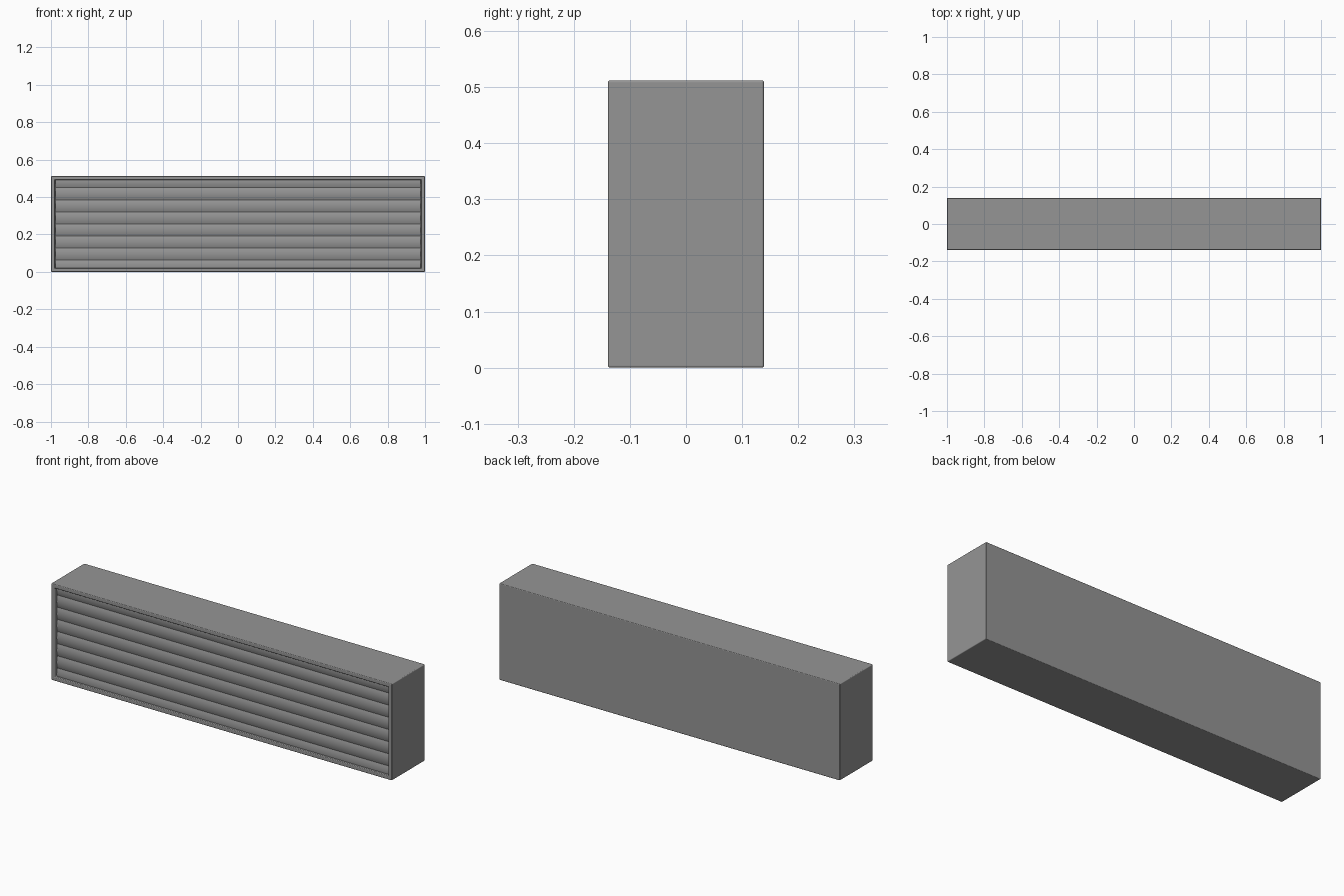
import bpy, bmesh, math

if "Cube" in bpy.data.objects:
    bpy.data.objects.remove(bpy.data.objects["Cube"])

W, D, H = 2.0, 0.278, 0.512
FRONT = -D / 2
FRAME, RECESS = 0.03, 0.022

grey = bpy.data.materials.new("dark_grey")
grey.diffuse_color = (0.3, 0.3, 0.3, 1)
grey.use_nodes = True
grey.node_tree.nodes["Principled BSDF"].inputs["Base Color"].default_value = grey.diffuse_color


def finish(name, bm, bevel=0.0):
    mesh = bpy.data.meshes.new(name)
    bm.to_mesh(mesh)
    bm.free()
    mesh.materials.append(grey)
    ob = bpy.data.objects.new(name, mesh)
    bpy.context.collection.objects.link(ob)
    bpy.ops.object.select_all(action='DESELECT')
    ob.select_set(True)
    bpy.context.view_layer.objects.active = ob
    bpy.ops.object.shade_smooth_by_angle(angle=math.radians(35))
    if bevel:
        mod = ob.modifiers.new("soft_edges", 'BEVEL')
        mod.width = bevel
        mod.segments = 3
        mod.limit_method = 'ANGLE'
        mod.harden_normals = True


# Housing: a box with a shallow framed recess in the front
bm = bmesh.new()
bmesh.ops.create_cube(bm, size=1)
for v in bm.verts:
    v.co = (v.co.x * W, v.co.y * D, (v.co.z + 0.5) * H)
bm.normal_update()
front = min(bm.faces, key=lambda f: f.calc_center_median().y)
bmesh.ops.inset_region(bm, faces=[front], thickness=FRAME)
walls = bmesh.ops.inset_individual(bm, faces=[front], thickness=0.0)
bmesh.ops.translate(bm, verts=front.verts[:], vec=(0, RECESS, 0))
bmesh.ops.recalc_face_normals(bm, faces=bm.faces[:])
finish("housing", bm, 0.004)

# Slats: gently bulged strips meeting in grooves, the outer two tucked behind the frame
PITCH, FIRST, BULGE, STEPS = 0.0645, 0.063, 0.006, 8
bm = bmesh.new()
half = W / 2 - FRAME + 0.005
for i in range(-1, 7):
    rows = []
    for k in range(STEPS + 1):
        t = k / STEPS
        z = FIRST + PITCH * (i + t)
        if 0.012 < z < H - 0.012:
            y = FRONT + 0.018 - BULGE * 4 * t * (1 - t)
            rows.append([bm.verts.new((x, y, z)) for x in (-half, half)])
    for r, s in zip(rows, rows[1:]):
        bm.faces.new((r[0], r[1], s[1], s[0]))
finish("slats", bm)
